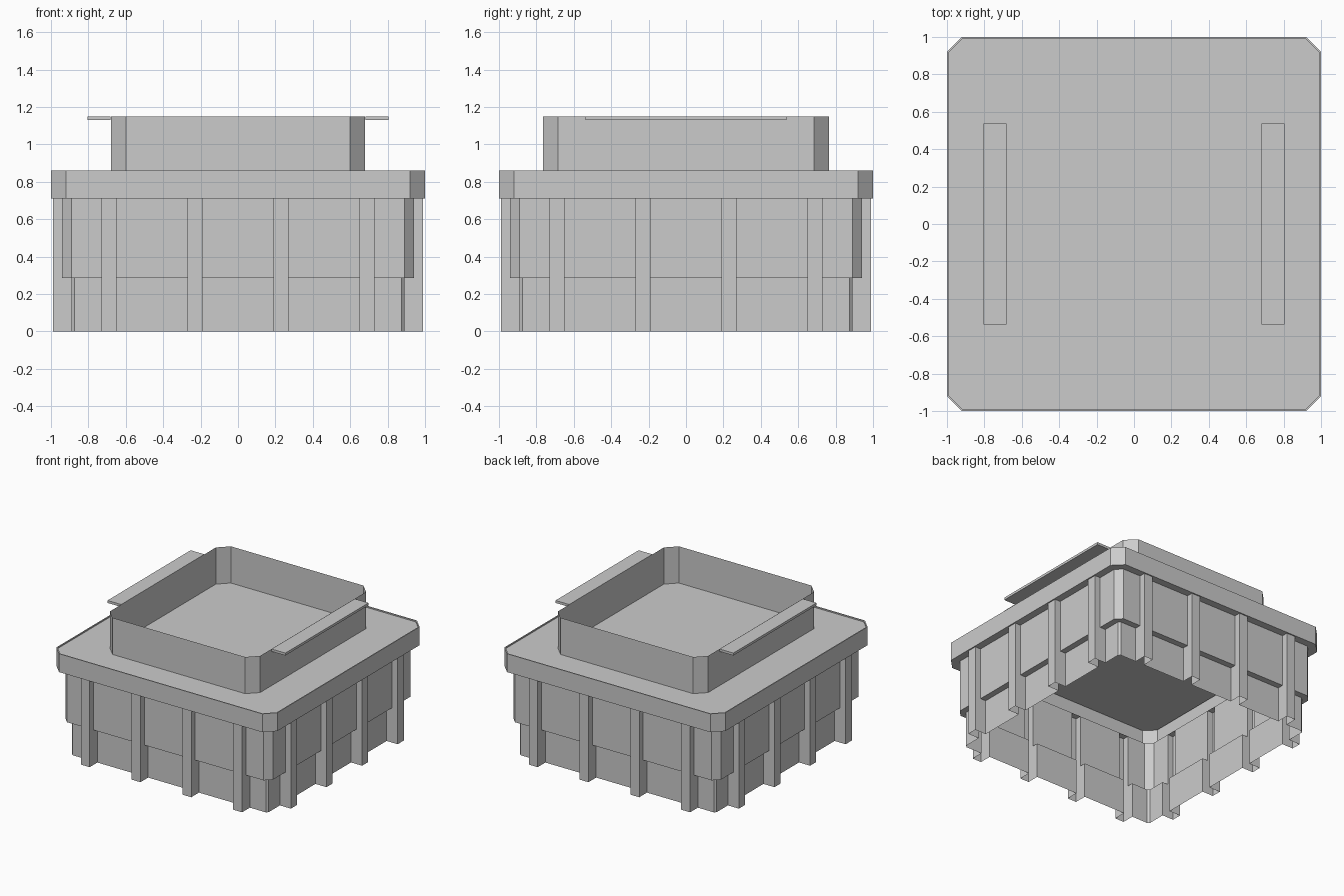
import bpy
import bmesh
from mathutils import Matrix, Vector

cube = bpy.data.objects.get("Cube")
if cube:
    bpy.data.objects.remove(cube, do_unlink=True)

grey = bpy.data.materials.new("plain_grey")
grey.use_nodes = True
grey.diffuse_color = (0.6, 0.6, 0.6, 1)
grey.node_tree.nodes["Principled BSDF"].inputs["Base Color"].default_value = (0.6, 0.6, 0.6, 1)

RIB_CENTRES = (-0.69, -0.23, 0.23, 0.69)
RIB_HALF = 0.04
RIB_FACE = 0.99


def octagon(hx, hy, cut):
    """Chamfered rectangle, counterclockwise."""
    return [(hx, cut - hy), (hx, hy - cut), (hx - cut, hy), (cut - hx, hy),
            (-hx, hy - cut), (-hx, cut - hy), (cut - hx, -hy), (hx - cut, -hy)]


def ribbed(half, cut):
    """Chamfered square with square ribs on each side, counterclockwise."""
    side = [Vector((half, cut - half))]
    for c in RIB_CENTRES:
        a, b = c - RIB_HALF, c + RIB_HALF
        side += [Vector(p) for p in ((half, a), (RIB_FACE, a), (RIB_FACE, b), (half, b))]
    side.append(Vector((half, half - cut)))
    loop = []
    for quarter in range(4):
        turn = Matrix.Rotation(quarter * 1.5707963, 2)
        loop += [turn @ p for p in side]
    return loop


def loft(name, rings, fill=False):
    """Join outlines given as (points, z) into a sheet, optionally closing the end."""
    bm = bmesh.new()
    loops = [[bm.verts.new((p[0], p[1], z)) for p in pts] for pts, z in rings]
    for low, high in zip(loops, loops[1:]):
        n = len(low)
        for i in range(n):
            j = (i + 1) % n
            bm.faces.new((low[i], low[j], high[j], high[i]))
    if fill:
        bm.faces.new(loops[-1])
    # collapse the empty steps at the rib faces
    bmesh.ops.remove_doubles(bm, verts=bm.verts, dist=0.0005)
    mesh = bpy.data.meshes.new(name)
    bm.to_mesh(mesh)
    bm.free()
    mesh.materials.append(grey)
    obj = bpy.data.objects.new(name, mesh)
    bpy.context.collection.objects.link(obj)
    return obj


# Hollow skirt: recessed lower wall, prouder upper panels, full-height ribs
lower, upper = ribbed(0.89, 0.015), ribbed(0.94, 0.05)
loft("ribbed_skirt", [(lower, 0), (lower, 0.285), (upper, 0.285), (upper, 0.71)])

# Overhanging rim with a slightly sunken deck
rim, deck = octagon(1, 1, 0.08), octagon(0.992, 0.992, 0.077)
loft("rim_and_deck", [(octagon(0.94, 0.94, 0.05), 0.71), (rim, 0.71), (rim, 0.86),
                      (deck, 0.86), (deck, 0.85)], fill=True)

# Open thin-walled collar standing on the deck
collar = octagon(0.68, 0.765, 0.08)
loft("collar", [(collar, 0.85), (collar, 1.15)])

# Side flanges at the collar top
for label, sign in (("left", 1), ("right", -1)):
    bpy.ops.mesh.primitive_cube_add(size=1, location=(sign * 0.743, 0, 1.14))
    flange = bpy.context.object
    flange.name = label + "_flange"
    flange.scale = (0.124, 1.075, 0.02)
    flange.data.materials.append(grey)
